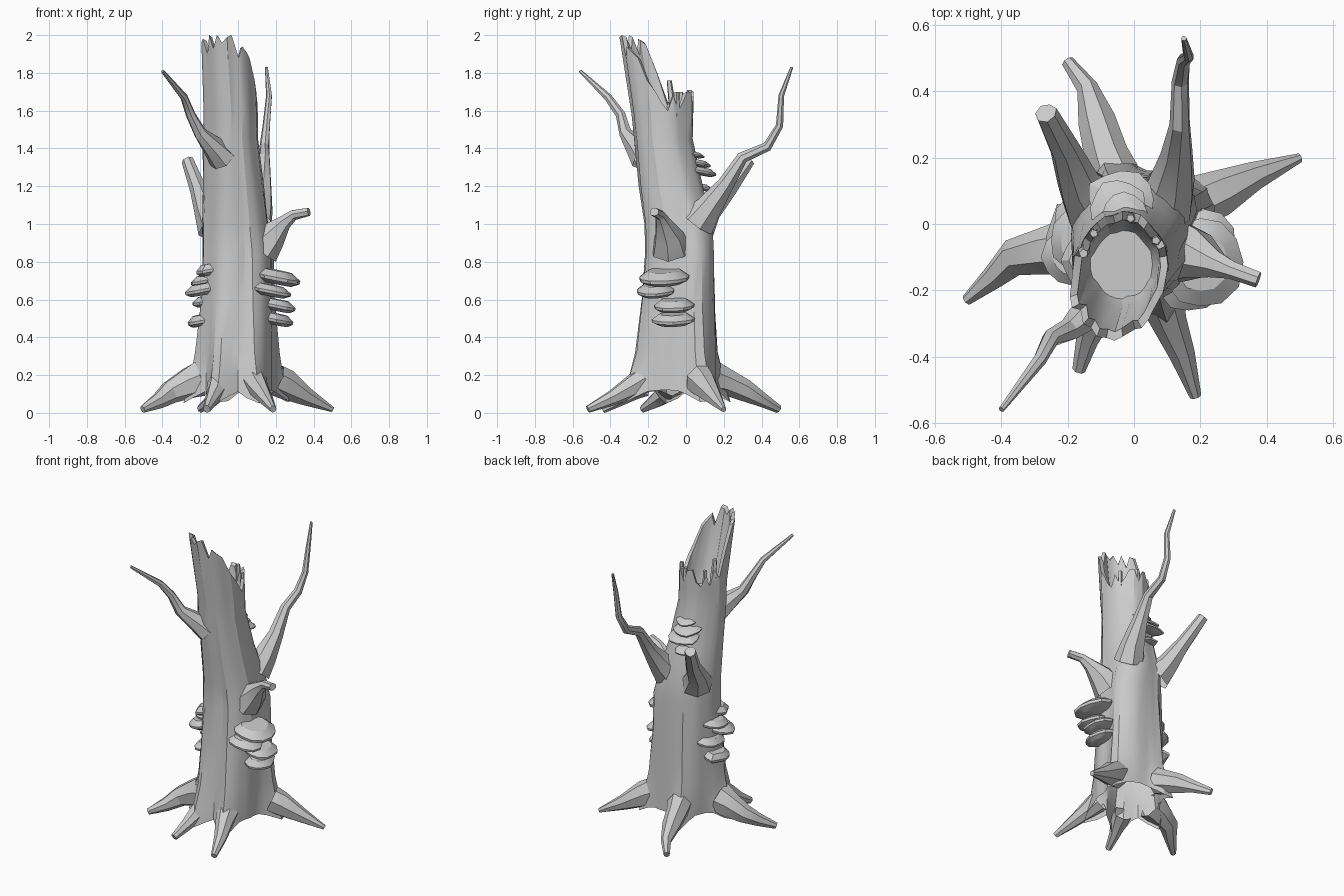
import bpy, bmesh, math, random
from mathutils import Vector

random.seed(4)
N = 32


def finish(bm, name, angle=28):
    bmesh.ops.recalc_face_normals(bm, faces=bm.faces)
    me = bpy.data.meshes.new(name)
    bm.to_mesh(me)
    bm.free()
    ob = bpy.data.objects.new(name, me)
    bpy.context.collection.objects.link(ob)
    bpy.ops.object.select_all(action='DESELECT')
    ob.select_set(True)
    bpy.context.view_layer.objects.active = ob
    bpy.ops.object.shade_smooth_by_angle(angle=math.radians(angle))
    return ob


def bridge(bm, rings):
    for a, b in zip(rings, rings[1:]):
        n = len(a)
        for i in range(n):
            bm.faces.new((a[i], a[(i + 1) % n], b[(i + 1) % n], b[i]))


# Trunk: leaning stack of sections (z, cx, cy, rx, ry), flared towards the roots
SECTIONS = [(0.11, 0.0, -0.045, 0.185, 0.195), (0.20, 0.0, -0.045, 0.185, 0.195),
            (0.32, 0.0, -0.045, 0.185, 0.19), (0.60, 0.0, -0.04, 0.182, 0.183),
            (0.85, 0.0, -0.035, 0.178, 0.172), (1.00, -0.01, -0.04, 0.172, 0.175),
            (1.20, -0.02, -0.08, 0.16, 0.165), (1.45, -0.035, -0.12, 0.145, 0.15),
            (1.70, -0.035, -0.13, 0.14, 0.165), (2.01, -0.06, -0.20, 0.135, 0.15)]
ROOT_ANGLES = [28, 190, 108, 292, 245]
TOPS = [1.64, 1.60, 1.68, 1.60, 1.64, 1.70, 1.70, 1.62, 1.70, 1.71, 1.63,
        1.60, 1.66, 1.60, 1.70, 1.64, 1.80, 1.96, 1.98, 1.90, 2.00, 1.93,
        2.00, 1.96, 1.99, 2.00, 1.88, 1.94, 1.91, 1.88, 1.76, 1.70]
FLUTE = [random.uniform(-0.05, 0.05) for _ in range(N)]


def lobe(k, centre, width):
    return math.exp(-(((360 * k / N - centre + 180) % 360 - 180) / width) ** 2)


def flare(k, width=15):
    return max(lobe(k, d, width) for d in ROOT_ANGLES)


def trunk_point(k, z, scale=1.0):
    for lo, hi in zip(SECTIONS, SECTIONS[1:]):
        if z <= hi[0]:
            break
    t = (z - lo[0]) / (hi[0] - lo[0])
    _, cx, cy, rx, ry = [p + (q - p) * t for p, q in zip(lo, hi)]
    a = 2 * math.pi * k / N
    swell = 0.9 * flare(k) * math.exp(-z / 0.17) + 0.09 * flare(k) * math.exp(-z / 0.6)
    low = min(1, max(0, (1.25 - z) / 0.4))          # lower trunk is squarer, bulging back right
    square = (abs(math.cos(a)) ** 2.8 + abs(math.sin(a)) ** 2.8) ** (-1 / 2.8) - 1
    swell += low * (square + 0.16 * lobe(k, 42, 22))
    f = scale * (1 + FLUTE[k] + swell)
    return Vector((cx + rx * f * math.cos(a), cy + ry * f * math.sin(a), z))


bm = bmesh.new()
rings = []
for z in [s[0] for s in SECTIONS[:8]] + [1.58]:
    rings.append([bm.verts.new(trunk_point(k, z, random.uniform(0.985, 1.015)))
                  for k in range(N)])
for k, v in enumerate(rings[0]):            # hem dips where the roots leave
    v.co.z = 0.12 - 0.07 * flare(k)
rings.append([bm.verts.new(trunk_point(k, TOPS[k])) for k in range(N)])
rings.append([bm.verts.new(trunk_point(k, TOPS[k] - 0.01, 0.84)) for k in range(N)])
rings.append([bm.verts.new(trunk_point(k, 1.57, 0.78)) for k in range(N)])
rings.append([bm.verts.new(trunk_point(k, 1.51, 0.65)) for k in range(N)])
bridge(bm, rings)
bm.faces.new(rings[-1])
finish(bm, "trunk")

# Splinters standing on the broken rim
for i, (k, z, w) in enumerate([(3, 1.70, 0.018), (7, 1.71, 0.018), (12, 1.70, 0.018),
                               (14, 1.76, 0.02)]):
    bm = bmesh.new()
    levels = []
    for h, s in ((z - 0.13, 1.0), (z, 0.7)):
        c = trunk_point(k, h, 0.9)
        levels.append([bm.verts.new(c + Vector((w * s * math.cos(j * 1.257 + i),
                                                w * s * math.sin(j * 1.257 + i), 0)))
                       for j in range(5)])
    bridge(bm, levels)
    bm.faces.new(levels[1])
    finish(bm, f"splinter_{i + 1}")


def limb(name, path, sides=7, tall=1.0):
    """Tapered tube along (x, y, z, radius) points, open where it enters the trunk."""
    pts = [Vector(p[:3]) for p in path]
    bm = bmesh.new()
    rings, prev, up = [], None, None
    for i, p in enumerate(pts):
        t = (pts[min(i + 1, len(pts) - 1)] - pts[max(i - 1, 0)]).normalized()
        if prev is None:
            side = t.cross(Vector((0, 0, 1))).normalized()
            up = side.cross(t)
        else:
            up = prev.rotation_difference(t) @ up
            side = t.cross(up)
        ring = []
        for j in range(sides):
            a = 2 * math.pi * (j + 0.25) / sides
            r = path[i][3] * random.uniform(0.92, 1.08)
            v = p + side * r * math.cos(a) + up * r * tall * math.sin(a)
            v.z = max(v.z, 0.0)
            ring.append(bm.verts.new(v))
        rings.append(ring)
        prev = t
    bridge(bm, rings)
    bm.faces.new(rings[-1])
    finish(bm, name)


# Roots arching down to the ground
ROOTS = {
    "root_right": [(0.20, 0.07, 0.18, 0.08), (0.25, 0.095, 0.155, 0.072),
                   (0.36, 0.145, 0.09, 0.045), (0.50, 0.20, 0.018, 0.014)],
    "root_left": [(-0.20, -0.075, 0.18, 0.09), (-0.26, -0.08, 0.16, 0.08),
                  (-0.36, -0.10, 0.11, 0.055), (-0.42, -0.16, 0.065, 0.038),
                  (-0.505, -0.23, 0.02, 0.018)],
    "root_back": [(-0.06, 0.15, 0.19, 0.08), (-0.08, 0.21, 0.17, 0.068),
                  (-0.11, 0.31, 0.125, 0.055), (-0.14, 0.41, 0.065, 0.033),
                  (-0.20, 0.49, 0.02, 0.02)],
    "root_front_right": [(0.085, -0.23, 0.17, 0.065), (0.105, -0.29, 0.135, 0.053),
                         (0.145, -0.39, 0.08, 0.038), (0.185, -0.52, 0.02, 0.018)],
    "root_front_left": [(-0.10, -0.23, 0.15, 0.06), (-0.115, -0.28, 0.12, 0.05),
                        (-0.14, -0.35, 0.07, 0.034), (-0.165, -0.44, 0.02, 0.02)],
}
for name, path in ROOTS.items():
    limb(name, path, tall=1.1)

# Bare branches and snapped stubs
BRANCHES = {
    "branch_front_left": [(-0.08, -0.215, 1.345, 0.075), (-0.13, -0.26, 1.405, 0.06),
                          (-0.20, -0.32, 1.48, 0.036), (-0.25, -0.345, 1.58, 0.026),
                          (-0.285, -0.41, 1.67, 0.021), (-0.40, -0.56, 1.81, 0.009)],
    "branch_back_right": [(0.09, 0.06, 1.01, 0.10), (0.115, 0.12, 1.09, 0.075),
                          (0.13, 0.21, 1.21, 0.046), (0.14, 0.30, 1.35, 0.032),
                          (0.14, 0.43, 1.41, 0.026), (0.15, 0.495, 1.52, 0.021),
                          (0.165, 0.505, 1.68, 0.016), (0.15, 0.56, 1.83, 0.008)],
    "stub_back_left": [(-0.12, 0.06, 0.98, 0.10), (-0.17, 0.12, 1.07, 0.068),
                       (-0.205, 0.22, 1.18, 0.046), (-0.265, 0.335, 1.335, 0.034)],
    "stub_right": [(0.12, -0.08, 0.87, 0.11), (0.18, -0.09, 0.94, 0.08),
                   (0.245, -0.12, 1.01, 0.042), (0.295, -0.14, 1.05, 0.028),
                   (0.375, -0.168, 1.065, 0.024)],
}
for name, path in BRANCHES.items():
    limb(name, path)


def shelf(name, x, y, z, rx, ry, h, out):
    """Bracket fungus: thin-edged plate drooping towards direction out (degrees)."""
    bm = bmesh.new()
    d = Vector((math.cos(math.radians(out)), math.sin(math.radians(out))))
    wob = [random.uniform(0.9, 1.08) for _ in range(12)]
    rings = []
    for s, dz in ((0.65, -0.6), (0.97, -0.25), (1.0, 0.05), (0.65, 0.6)):
        ring = []
        for j in range(12):
            a = 2 * math.pi * j / 12
            px, py = rx * s * wob[j] * math.cos(a), ry * s * wob[j] * math.sin(a)
            droop = -0.2 * (px * d.x + py * d.y)
            ring.append(bm.verts.new((x + px, y + py, z + dz * h + droop)))
        rings.append(ring)
    bridge(bm, rings)
    bm.faces.new(rings[0])
    bm.faces.new(rings[-1])
    finish(bm, name)


# Three clusters of bracket fungi
FUNGI = {
    "right": (-10, [(0.20, -0.115, 0.72, 0.125, 0.14, 0.06), (0.165, -0.16, 0.65, 0.11, 0.11, 0.05),
                    (0.21, -0.07, 0.57, 0.10, 0.11, 0.05), (0.205, -0.07, 0.495, 0.09, 0.115, 0.05)]),
    "left": (190, [(-0.15, -0.11, 0.76, 0.07, 0.08, 0.05), (-0.165, -0.05, 0.705, 0.09, 0.10, 0.045),
                   (-0.185, -0.10, 0.655, 0.09, 0.09, 0.05), (-0.16, -0.01, 0.595, 0.085, 0.11, 0.045),
                   (-0.195, -0.04, 0.49, 0.07, 0.11, 0.05)]),
    "back": (95, [(-0.04, 0.075, 1.28, 0.105, 0.09, 0.035), (-0.05, 0.05, 1.325, 0.085, 0.085, 0.03),
                  (-0.03, 0.03, 1.37, 0.07, 0.07, 0.025), (-0.045, 0.06, 1.20, 0.06, 0.08, 0.03)]),
}
for group, (out, plates) in FUNGI.items():
    for i, p in enumerate(plates):
        shelf(f"fungus_{group}_{i + 1}", *p, out)
